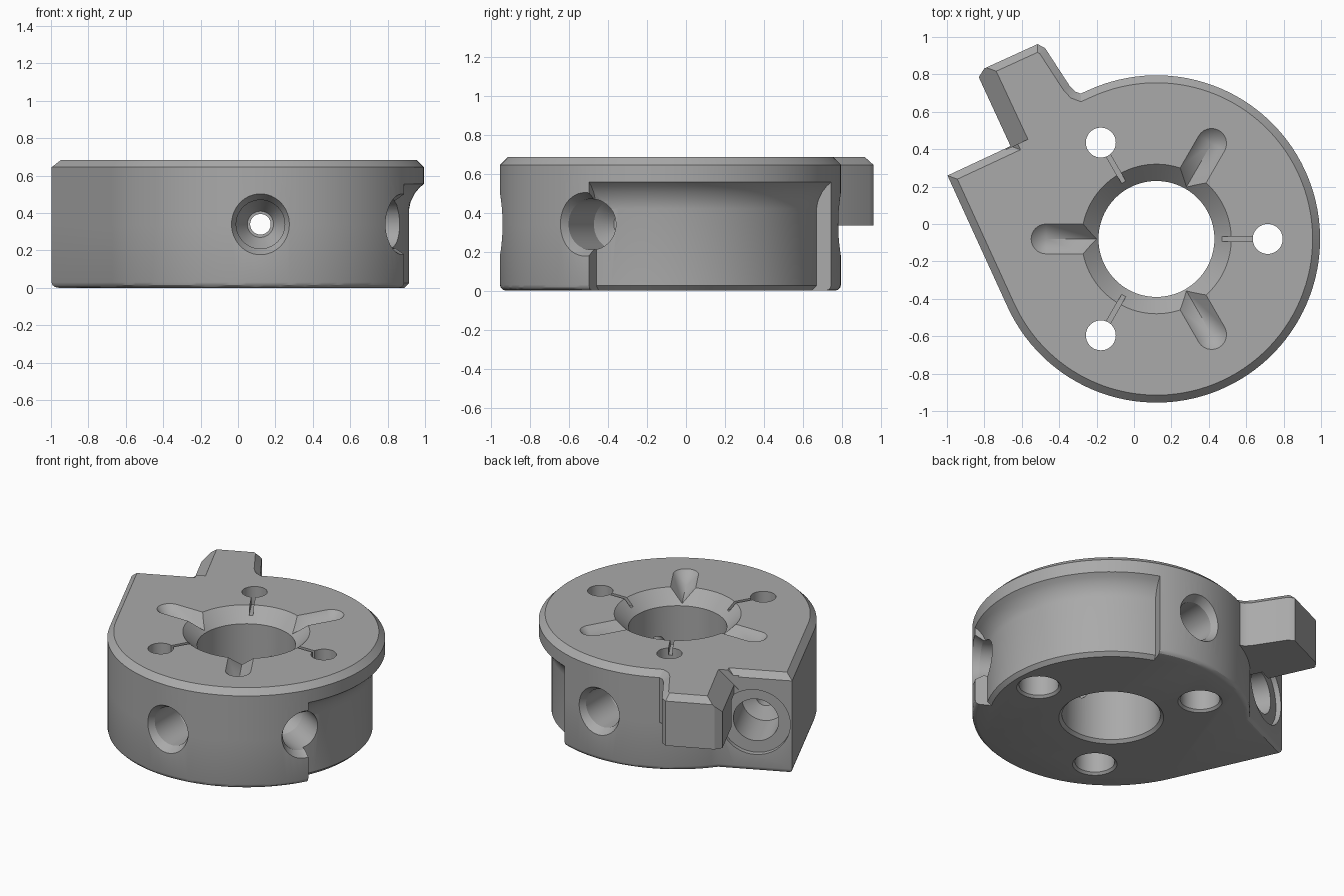
import bpy, bmesh
from math import cos, sin, radians, pi
from mathutils import Vector, Matrix

cube = bpy.data.objects.get("Cube")
if cube:
    bpy.data.objects.remove(cube, do_unlink=True)

HEIGHT, TAB_Z, MID = 0.685, 0.335, 0.34
RADIUS = 0.875
C = Vector((0.12, -0.08, 0))

grey = bpy.data.materials.new("plain grey")
grey.use_nodes = True
colour = (0.40, 0.40, 0.40, 1)
grey.diffuse_color = colour
grey.node_tree.nodes["Principled BSDF"].inputs["Base Color"].default_value = colour


def polar(r, deg):
    return C + Vector((r * cos(radians(deg)), r * sin(radians(deg)), 0))


def up(z):
    return Vector((0, 0, z))


def finish(bm, name):
    bmesh.ops.recalc_face_normals(bm, faces=bm.faces)
    mesh = bpy.data.meshes.new(name)
    bm.to_mesh(mesh)
    bm.free()
    obj = bpy.data.objects.new(name, mesh)
    bpy.context.scene.collection.objects.link(obj)
    mesh.materials.append(grey)
    return obj


def loft(name, sections, bevel_z=None, bevel=0.04, segments=1):
    """Solid through matching closed sections; the rim at bevel_z may be bevelled."""
    bm = bmesh.new()
    rings = [[bm.verts.new(p) for p in s] for s in sections]
    n = len(rings[0])
    for a, b in zip(rings, rings[1:]):
        for i in range(n):
            j = (i + 1) % n
            bm.faces.new((a[i], a[j], b[j], b[i]))
    bm.faces.new(rings[0])
    bm.faces.new(rings[-1])
    if bevel_z is not None:
        bmesh.ops.recalc_face_normals(bm, faces=bm.faces)
        rim = [e for e in bm.edges if all(abs(v.co.z - bevel_z) < 1e-4 for v in e.verts)]
        bmesh.ops.bevel(bm, geom=rim, offset=bevel, segments=segments,
                        profile=0.5, affect='EDGES')
    return finish(bm, name)


def prism(name, outline, z0, z1, *bevel):
    return loft(name, [[p + up(z) for p in outline] for z in (z0, z1)], *bevel)


def lathe(name, profile, matrix, steps=48):
    """Closed solid turned about local z from (radius, height) pairs."""
    turn = [2 * pi * i / steps for i in range(steps)]
    return loft(name, [[matrix @ Vector((r * cos(t), r * sin(t), h)) for t in turn]
                       for r, h in profile])


def v_slot(name, angle):
    """Radial V groove whose outer end is half a cone."""
    half, low = 0.1, up(HEIGHT - 0.08)
    tip, end, top = polar(0.2, angle), polar(0.59, angle), up(HEIGHT + 0.02)
    bm = bmesh.new()
    curve = [bm.verts.new(end + polar(half, angle - 90 + 15 * i) - C + top) for i in range(13)]
    side = polar(half, angle + 90) - C
    left, right = bm.verts.new(tip + side + top), bm.verts.new(tip - side + top)
    tip_low, end_low = bm.verts.new(tip + low), bm.verts.new(end + low)
    bm.faces.new(curve + [left, right])
    for a, b in zip(curve, curve[1:]):
        bm.faces.new((a, b, end_low))
    bm.faces.new((left, curve[-1], end_low, tip_low))
    bm.faces.new((right, curve[0], end_low, tip_low))
    bm.faces.new((left, right, tip_low))
    return finish(bm, name)


def volume(mesh):
    bm = bmesh.new()
    bm.from_mesh(mesh)
    v = bm.calc_volume()
    bm.free()
    return v


def combine(target, other, operation='DIFFERENCE'):
    """Apply a boolean, taking the first solver that gives a sound solid."""
    mod = target.modifiers.new("combine", 'BOOLEAN')
    mod.operation, mod.object = operation, other
    before = volume(target.data)
    for solver in ('MANIFOLD', 'EXACT', 'FLOAT'):
        mod.solver = solver
        bpy.context.view_layer.update()
        graph = bpy.context.evaluated_depsgraph_get()
        result = bpy.data.meshes.new_from_object(target.evaluated_get(graph))
        ratio = volume(result) / before
        if 0.7 < ratio < 2.6 and abs(ratio - 1) > 1e-5:
            target.data = result
            break
    target.modifiers.remove(mod)
    bpy.data.objects.remove(other, do_unlink=True)


def axis_matrix(origin, direction):
    return Matrix.Translation(origin) @ Vector(direction).to_track_quat('Z', 'Y').to_matrix().to_4x4()


# Tail frame: root of the tail face, along the face, and outward from it
root = polar(RADIUS, 142)
along = Vector((-cos(radians(25)), -sin(radians(25)), 0))
out = Vector((-sin(radians(25)), cos(radians(25)), 0))
tail = [root + along * 0.1, root + along * 0.472]

# Lower body and upper body with the tab
arc = [polar(RADIUS, 205 + 3 * i) for i in range(100)]
body = prism("housing_body", arc + tail, 0, TAB_Z, 0, 0.03, 3)
tab = [Vector((x, y, 0)) for x, y in ((-0.285, 0.697), (-0.315, 0.708), (-0.345, 0.74),
                                      (-0.475, 0.94), (-0.515, 0.962), (-0.80, 0.832), (-0.83, 0.785))]
combine(body, prism("upper", arc[:91] + tab + tail, TAB_Z, HEIGHT, HEIGHT), 'UNION')

# Sloping side of the tab
wedge = [(-0.005, HEIGHT + 0.005), (0.13, HEIGHT + 0.005), (0.13, HEIGHT - 0.13)]
combine(body, loft("tab_slope", [[root + along * a + out * s + up(z) for a, z in wedge]
                                 for s in (-0.006, 0.6)]))

# Recess under the overhanging rim
recess = [(0.74, -0.03), (0.795, 0.025), (0.795, 0.42), (0.803, 0.46), (0.825, 0.505),
          (0.85, 0.535), (0.885, 0.565), (1.0, 0.565), (1.0, -0.03)]
combine(body, loft("rim_recess", [[polar(r, -28.5 + 3 * i) + up(z) for r, z in recess]
                                  for i in range(34)]))

# Central bore with its countersink
combine(body, lathe("bore", [(0.35, -0.02), (0.31, 0.02), (0.31, HEIGHT - 0.09),
                             (0.42, HEIGHT + 0.02)], Matrix.Translation(C), 96))

for k in range(3):
    # Stepped upright holes, the thin grooves leading to them, and the slots between
    a = 120 * k
    combine(body, lathe("upright_hole", [(0.16, -0.02), (0.125, 0.015), (0.125, 0.48), (0.08, 0.48),
                                         (0.08, 0.8)], Matrix.Translation(polar(0.595, a))))
    side = polar(0.0125, a + 90) - C
    groove = [polar(r, a) + side * s for r, s in ((0.3, -1), (0.56, -1), (0.56, 1), (0.3, 1))]
    combine(body, prism("thin_groove", groove, HEIGHT - 0.05, 0.8))
    combine(body, v_slot("slot", a + 60))

# Radial side pockets narrowing to small through holes
pocket = [(0.055, 0.2), (0.055, 0.46), (0.07, 0.46), (0.13, 0.56), (0.13, 0.82), (0.19, 0.92)]
for a in (-90, -30, 90):
    combine(body, lathe("side_pocket", pocket, axis_matrix(C + up(MID), polar(1, a) - C)))

# Tail bore with a wide shallow seat
combine(body, lathe("tail_bore", [(0.06, -0.5), (0.06, -0.38), (0.145, -0.34), (0.145, -0.035),
                                  (0.225, -0.035), (0.225, 0.08)],
                    axis_matrix(root + along * 0.235 + up(MID), out)))

# Smooth shading with sharp edges kept
bpy.ops.object.select_all(action='DESELECT')
body.select_set(True)
bpy.context.view_layer.objects.active = body
bpy.ops.object.shade_smooth_by_angle(angle=radians(30))
